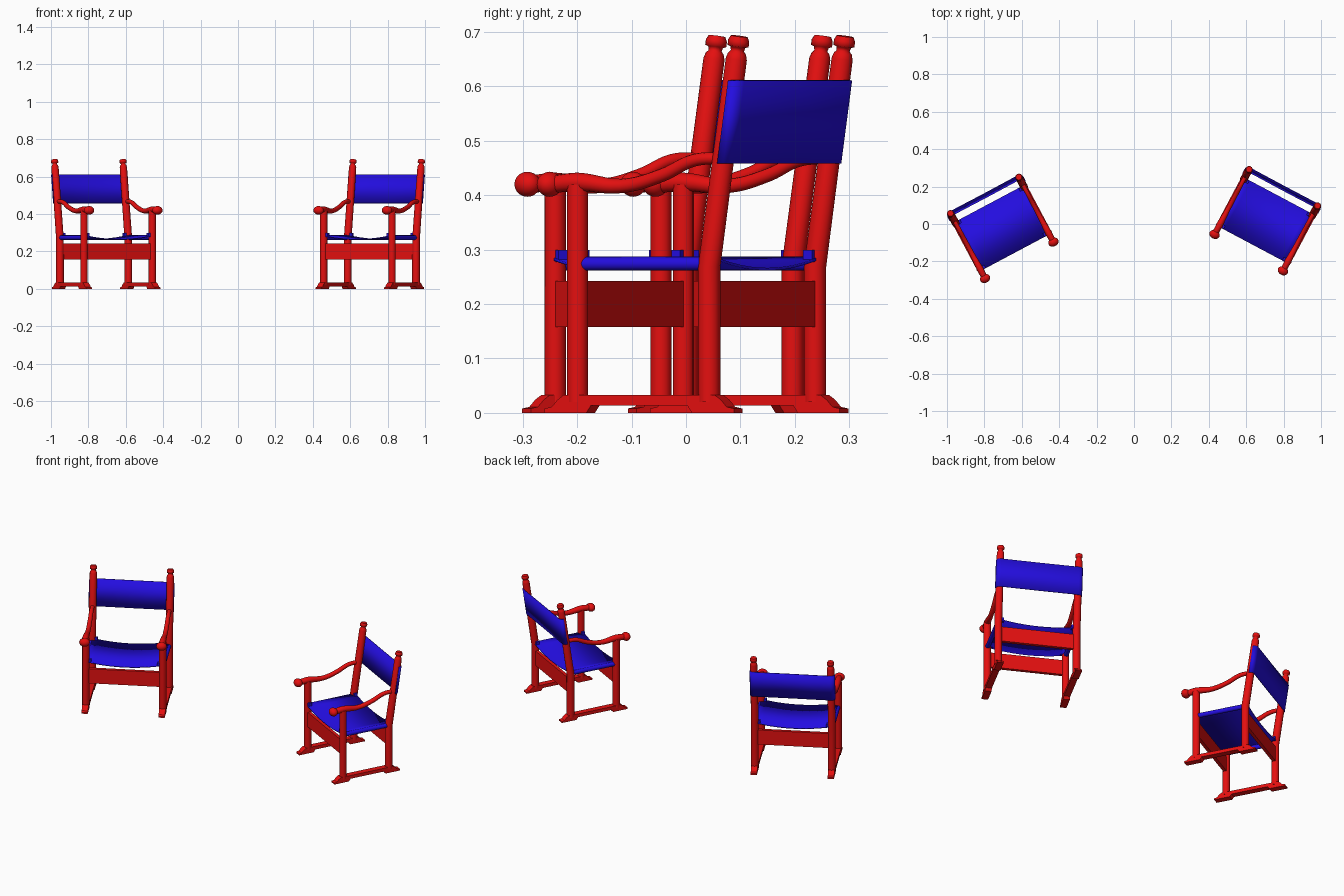
import bpy
import bmesh
from math import radians
from mathutils import Matrix

cube = bpy.data.objects.get("Cube")
if cube:
    bpy.data.objects.remove(cube)


def make_material(name, rgb):
    mat = bpy.data.materials.new(name)
    mat.use_nodes = True
    mat.diffuse_color = (*rgb, 1)
    mat.node_tree.nodes["Principled BSDF"].inputs["Base Color"].default_value = (*rgb, 1)
    return mat


RED = make_material("red wood", (0.78, 0.005, 0.005))
BLUE = make_material("blue cloth", (0.017, 0.004, 0.74))

HALF_W = 0.207   # leg centres, sideways
HALF_D = 0.137   # leg centres, front to back
LEAN = 0.148     # backward lean of the upper posts


def place(name, data, mat, frame):
    data.materials.append(mat)
    obj = bpy.data.objects.new(name, data)
    bpy.context.collection.objects.link(obj)
    obj.matrix_world = frame
    return obj


def tube(name, points, depth, mat, frame, smooth_path=False):
    """Round bar through (x, y, z, radius factor) points."""
    curve = bpy.data.curves.new(name, "CURVE")
    curve.dimensions = "3D"
    curve.bevel_depth = depth
    curve.bevel_resolution = 4
    curve.use_fill_caps = True
    curve.resolution_u = 6
    spline = curve.splines.new("BEZIER" if smooth_path else "POLY")
    target = spline.bezier_points if smooth_path else spline.points
    target.add(len(points) - 1)
    for p, (x, y, z, r) in zip(target, points):
        p.co = (x, y, z) if smooth_path else (x, y, z, 1)
        p.radius = r
        if smooth_path:
            p.handle_left_type = p.handle_right_type = "AUTO"
    return place(name, curve, mat, frame)


def box(name, centre, size, mat, frame):
    bm = bmesh.new()
    bmesh.ops.create_cube(bm, size=1, matrix=Matrix.LocRotScale(centre, None, size))
    return finish(name, bm, mat, frame)


def finish(name, bm, mat, frame, smooth=False):
    bmesh.ops.recalc_face_normals(bm, faces=bm.faces)
    for f in bm.faces:
        f.smooth = smooth
    mesh = bpy.data.meshes.new(name)
    bm.to_mesh(mesh)
    bm.free()
    return place(name, mesh, mat, frame)


def sheet(name, rows, thickness, mat, frame):
    """Thin cloth between two matching rows of points."""
    bm = bmesh.new()
    a, b = [[bm.verts.new(p) for p in row] for row in rows]
    for i in range(len(a) - 1):
        bm.faces.new((a[i], a[i + 1], b[i + 1], b[i]))
    obj = finish(name, bm, mat, frame, True)
    mod = obj.modifiers.new("thickness", "SOLIDIFY")
    mod.thickness = thickness
    mod.offset = 0
    return obj


def runner(name, x, frame):
    """Sled foot: half profile mirrored front to back, then extruded sideways."""
    half = [(0.1, 0.014), (0.11, 0), (0.197, 0), (0.197, 0.008),
            (0.182, 0.011), (0.17, 0.024), (0.157, 0.033)]
    profile = half + [(-y, z) for y, z in reversed(half)]
    bm = bmesh.new()
    face = bm.faces.new([bm.verts.new((x - 0.017, y, z)) for y, z in profile])
    out = bmesh.ops.extrude_face_region(bm, geom=[face])
    verts = [v for v in out["geom"] if isinstance(v, bmesh.types.BMVert)]
    bmesh.ops.translate(bm, verts=verts, vec=(0.034, 0, 0))
    finish(name, bm, RED, frame)


def build_chair(tag, frame):
    for side, s in (("left", 1), ("right", -1)):
        x = s * HALF_W
        label = f"{tag}_{side}"
        runner(label + "_runner", x, frame)
        tube(label + "_front_leg", [(x, -HALF_D, 0.02, 1), (x, -HALF_D, 0.42, 1)],
             0.0195, RED, frame)

        # Back post with turned finial
        post = [(0.02, 1.05), (0.27, 1.05), (0.65, 1), (0.66, 0.85), (0.665, 0.62),
                (0.672, 0.7), (0.674, 1), (0.684, 1), (0.692, 0.8)]
        tube(label + "_back_post",
             [(x, HALF_D + max(0, z - 0.27) * LEAN, z, r) for z, r in post],
             0.0195, RED, frame)

        # Swept arm and rounded hand rest
        arm = [(-0.19, 0.42, 1.1), (-0.137, 0.424, 1.2), (-0.044, 0.417, 0.9),
               (0.04, 0.437, 0.85), (0.105, 0.464, 0.8), (0.165, 0.468, 0.75)]
        tube(label + "_arm", [(x, y, z, r) for y, z, r in arm],
             0.0145, RED, frame, True)
        bm = bmesh.new()
        bmesh.ops.create_uvsphere(bm, u_segments=16, v_segments=10, radius=0.023,
                                  matrix=Matrix.LocRotScale((x, -0.195, 0.42), None, (1.25, 1, 1)))
        finish(label + "_hand_rest", bm, RED, frame, True)

        # Rolled cloth edge of the seat, and its corner tabs
        tube(label + "_seat_roll", [(x, -HALF_D, 0.274, 1), (x, HALF_D, 0.274, 1)],
             0.0125, BLUE, frame)
        for end, e in (("front", -1), ("back", 1)):
            box(f"{label}_{end}_seat_tab", (s * 0.185, e * HALF_D, 0.288),
                (0.015, 0.018, 0.022), BLUE, frame)

    # Wide stretchers under the seat
    for end, e in (("front", -1), ("back", 1)):
        box(f"{tag}_{end}_stretcher", (0, e * HALF_D, 0.2),
            (2 * HALF_W, 0.018, 0.085), RED, frame)

    # Sagging cloth seat
    steps = [i / 6 for i in range(-6, 7)]
    sag = [(t * HALF_W, 0.264 + 0.021 * t * t) for t in steps]
    sheet(tag + "_seat", [[(x, y, z) for x, z in sag] for y in (-0.148, 0.148)],
          0.005, BLUE, frame)

    # Cloth back, wrapped round the rear of both posts
    wrap = [(0.021, 0), (0.0185, 0.011), (0.011, 0.0185), (0, 0.021)]
    outline = [(-HALF_W - dx, dy) for dx, dy in wrap] + [(0, 0.02)]
    outline += [(HALF_W + dx, dy) for dx, dy in reversed(wrap)]
    sheet(tag + "_backrest",
          [[(x, y + HALF_D + (z - 0.27) * LEAN, z) for x, y in outline]
           for z in (0.458, 0.611)], 0.004, BLUE, frame)


# Two chairs turned towards each other
for tag, x, y, angle in (("right_chair", -0.705, -0.022, 28), ("left_chair", 0.705, 0.019, -28)):
    build_chair(tag, Matrix.Translation((x, y, 0)) @ Matrix.Rotation(radians(angle), 4, "Z"))
